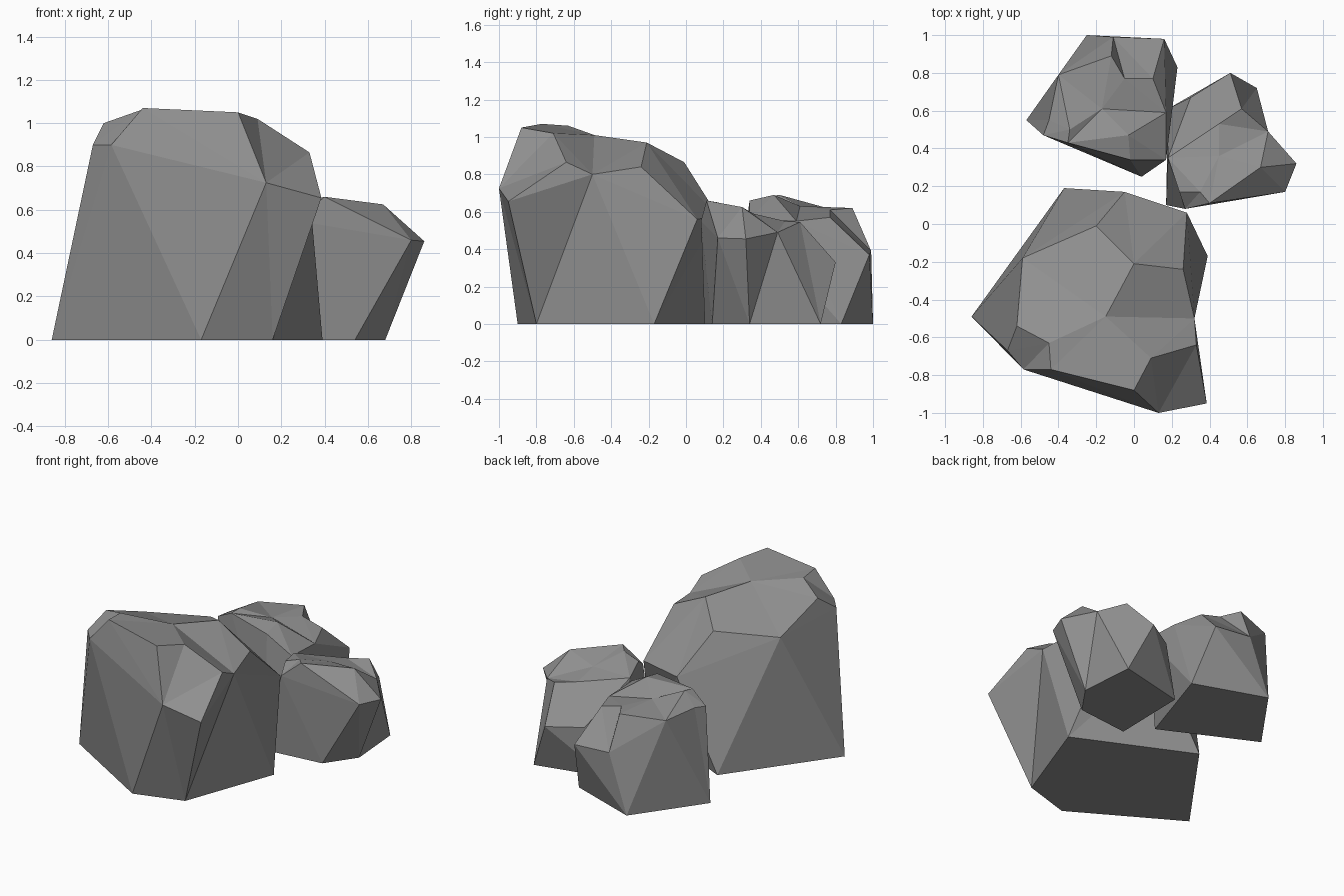
import bpy, bmesh
from mathutils import Vector

grey = bpy.data.materials.new("dark_stone")
grey.diffuse_color = (0.28, 0.28, 0.28, 1)


def crosses(a, b, p, q):
    """Do the great-circle arcs a-b and p-q cross?"""
    n, m = a.cross(b), p.cross(q)
    return (n.dot(p) * n.dot(q) < -1e-9 and m.dot(a) * m.dot(b) < -1e-9
            and (a + b).dot(p + q) > 0)


def crease(bm, a, b):
    """Turn diagonals until the edge a-b exists."""
    for _ in range(25):
        if bm.edges.get((a, b)):
            return
        turned = False
        for e in bm.edges:
            p, q = e.verts
            if len({a, b, p, q}) < 4 or not crosses(a.co, b.co, p.co, q.co):
                continue
            s, t = [v for f in e.link_faces for v in f.verts if v not in (p, q)]
            if crosses(p.co, q.co, s.co, t.co):
                bmesh.ops.rotate_edges(bm, edges=[e], use_ccw=False)
                turned = True
                break
        if not turned:
            return


def rock(name, centre, radius, base, crown, creases=()):
    """Faceted boulder: corners joined by their direction from the centre."""
    pts = [Vector((x, y, 0)) for x, y in base] + [Vector(p) for p in crown]
    c, r = Vector(centre), Vector(radius)
    pts.append(Vector((c.x, c.y, 0)))          # middle of the flat underside
    bm = bmesh.new()
    vs = []
    for p in pts:
        d = p - c
        vs.append(bm.verts.new(Vector((d.x / r.x, d.y / r.y, d.z / r.z)).normalized()))
    bmesh.ops.convex_hull(bm, input=vs)
    for a, b in creases:
        crease(bm, vs[a], vs[b])
    bmesh.ops.recalc_face_normals(bm, faces=bm.faces[:])
    for v, p in zip(vs, pts):
        v.co = p
    bm.normal_update()
    me = bpy.data.meshes.new(name)
    bm.to_mesh(me)
    bm.free()
    me.materials.append(grey)
    ob = bpy.data.objects.new(name, me)
    bpy.context.collection.objects.link(ob)
    return ob


# large front boulder
rock("large_rock", (-0.17, -0.43, 0.42), (0.55, 0.55, 0.6),
     [(-0.37, 0.19), (-0.86, -0.49), (-0.17, -0.90), (0.16, -0.80), (0.39, -0.17)],
     [(0.13, -1.0, 0.725), (0.385, -0.95, 0.655), (-0.585, -0.77, 0.90),
      (-0.67, -0.67, 0.90), (-0.62, -0.54, 1.0), (-0.44, -0.77, 1.07),
      (-0.45, -0.63, 1.06), (0.0, -0.88, 1.05), (0.09, -0.71, 1.02),
      (-0.15, -0.49, 1.01), (0.33, -0.64, 0.865), (0.32, -0.50, 0.80),
      (0.26, -0.24, 0.84), (0.0, -0.21, 0.97), (-0.20, -0.01, 0.865),
      (-0.59, -0.18, 0.86), (0.28, 0.06, 0.56), (-0.05, 0.17, 0.58)],
     [(16, 3), (14, 16), (14, 18)])

# small right boulder
rock("right_rock", (0.45, 0.38, 0.22), (0.35, 0.35, 0.35),
     [(0.17, 0.10), (0.18, 0.61), (0.65, 0.72), (0.68, 0.34), (0.54, 0.14)],
     [(0.80, 0.17, 0.46), (0.86, 0.32, 0.455), (0.71, 0.49, 0.49),
      (0.67, 0.30, 0.625), (0.40, 0.11, 0.66), (0.27, 0.08, 0.55),
      (0.24, 0.17, 0.61), (0.35, 0.17, 0.65), (0.18, 0.35, 0.58),
      (0.45, 0.36, 0.59), (0.45, 0.53, 0.55), (0.57, 0.61, 0.545),
      (0.51, 0.80, 0.33), (0.30, 0.67, 0.33)],
     [(7, 3), (16, 2), (15, 16), (15, 18), (16, 17), (7, 16), (7, 14), (15, 13)])

# small back boulder
rock("back_rock", (-0.12, 0.64, 0.24), (0.35, 0.35, 0.35),
     [(-0.25, 1.0), (-0.57, 0.55), (0.04, 0.25), (0.23, 0.83)],
     [(-0.11, 0.99, 0.39), (0.16, 0.98, 0.37), (0.10, 0.77, 0.57),
      (-0.05, 0.77, 0.61), (-0.12, 0.89, 0.62), (-0.40, 0.79, 0.61),
      (-0.17, 0.61, 0.63), (-0.03, 0.47, 0.69), (-0.02, 0.34, 0.66),
      (0.17, 0.59, 0.55), (0.17, 0.34, 0.56), (-0.35, 0.43, 0.68),
      (-0.34, 0.50, 0.69), (-0.45, 0.55, 0.62), (-0.48, 0.47, 0.61)],
     [(4, 7), (7, 6), (8, 7), (7, 10), (6, 13), (10, 13), (11, 13), (9, 17)])
